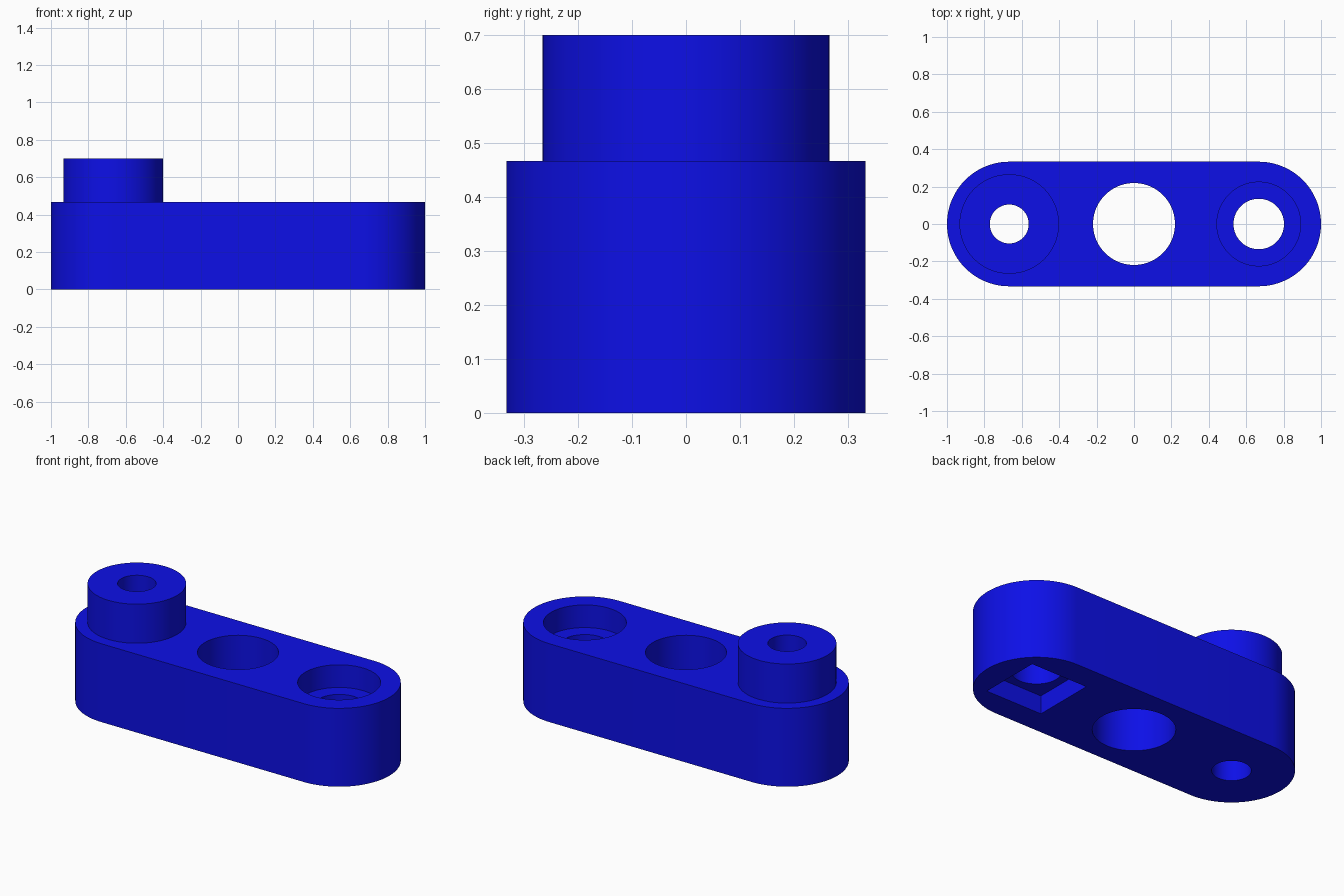
import bpy, bmesh
from math import pi, cos, sin, radians

if "Cube" in bpy.data.objects:
    bpy.data.objects.remove(bpy.data.objects["Cube"])

R, H, TOP, CX = 0.333, 0.467, 0.70, 0.667
N = 96


def prism(name, pts, z0, z1):
    """Extrude a closed xy outline from z0 to z1."""
    bm = bmesh.new()
    face = bm.faces.new([bm.verts.new((x, y, z0)) for x, y in pts])
    ext = bmesh.ops.extrude_face_region(bm, geom=[face])
    for v in ext["geom"]:
        if isinstance(v, bmesh.types.BMVert):
            v.co.z = z1
    bmesh.ops.recalc_face_normals(bm, faces=bm.faces)
    mesh = bpy.data.meshes.new(name)
    bm.to_mesh(mesh)
    bm.free()
    ob = bpy.data.objects.new(name, mesh)
    bpy.context.collection.objects.link(ob)
    return ob


def arc(cx, r, a0=0.0, a1=2 * pi, n=N, closed=False):
    steps = n - 1 if closed else n
    return [(cx + r * cos(a0 + (a1 - a0) * i / steps),
             r * sin(a0 + (a1 - a0) * i / steps)) for i in range(n)]


def combine(target, tool, operation):
    mod = target.modifiers.new(operation.lower(), "BOOLEAN")
    mod.operation, mod.object, mod.solver = operation, tool, "EXACT"
    bpy.context.view_layer.objects.active = target
    bpy.ops.object.modifier_apply(modifier=mod.name)
    bpy.data.objects.remove(tool)


# Rounded link body
outline = (arc(CX, R, -pi / 2, pi / 2, N // 2 + 1, True)
           + arc(-CX, R, pi / 2, 3 * pi / 2, N // 2 + 1, True))
body = prism("link_body", outline, 0, H)

# Raised boss on the left end
combine(body, prism("boss", arc(-CX, 0.266), H - 0.1, TOP), "UNION")

# Through holes: boss bore, centre hole, right bore
for name, x, r in (("boss_bore", -CX, 0.104),
                   ("centre_hole", 0, 0.219),
                   ("right_bore", CX, 0.135)):
    combine(body, prism(name, arc(x, r), -0.1, TOP + 0.1), "DIFFERENCE")

# Counterbore on top and square pocket underneath, right end
combine(body, prism("counterbore", arc(CX, 0.224), H - 0.135, H + 0.1), "DIFFERENCE")
s = 0.185
square = [(CX - s, -s), (CX + s, -s), (CX + s, s), (CX - s, s)]
combine(body, prism("square_pocket", square, -0.1, 0.108), "DIFFERENCE")

# Smooth curved walls, crisp edges
bpy.ops.object.select_all(action="DESELECT")
body.select_set(True)
bpy.context.view_layer.objects.active = body
bpy.ops.object.shade_smooth_by_angle(angle=radians(30))

# Blue material
blue = bpy.data.materials.new("blue")
blue.diffuse_color = (0.004, 0.005, 0.8, 1)
blue.use_nodes = True
blue.node_tree.nodes["Principled BSDF"].inputs["Base Color"].default_value = blue.diffuse_color
body.data.materials.clear()
body.data.materials.append(blue)
